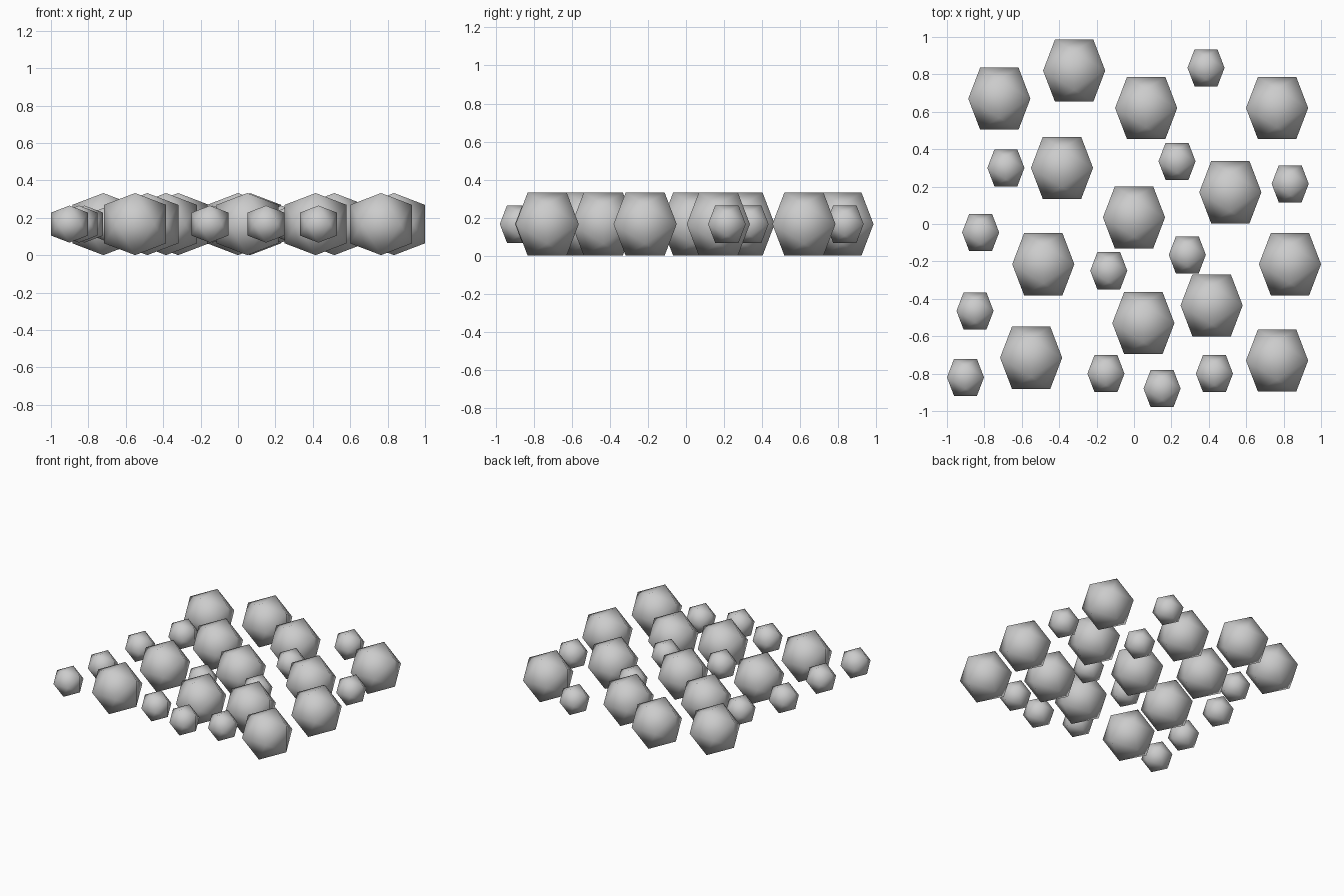
import bpy
import bmesh
from mathutils import Vector

default_cube = bpy.data.objects.get("Cube")
if default_cube:
    bpy.data.objects.remove(default_cube, do_unlink=True)

GOLDEN = (1 + 5 ** 0.5) / 2
LARGE, SMALL = 0.166, 0.099     # half-widths of the two pebble sizes
HEIGHT = LARGE                  # every pebble is centred on this level


def make_material(name, colour):
    material = bpy.data.materials.new(name)
    material.use_nodes = True
    material.diffuse_color = colour
    shader = material.node_tree.nodes["Principled BSDF"]
    shader.inputs["Base Color"].default_value = colour
    return material


def pebble_mesh(name, half_width, material):
    """Smooth-shaded icosahedron: the hull of three golden rectangles."""
    short = half_width / GOLDEN
    bm = bmesh.new()
    for s in (-short, short):
        for l in (-half_width, half_width):
            for corner in ((s, l, 0), (l, 0, s), (0, s, l)):
                bm.verts.new(corner)
    bmesh.ops.convex_hull(bm, input=bm.verts)
    bmesh.ops.recalc_face_normals(bm, faces=bm.faces)
    for face in bm.faces:
        face.smooth = True
    mesh = bpy.data.meshes.new(name)
    bm.to_mesh(mesh)
    bm.free()
    mesh.materials.append(material)
    return mesh


def scatter(name, mesh, places):
    for x, y in places:
        pebble = bpy.data.objects.new(name, mesh)
        pebble.location = Vector((x, y, HEIGHT))
        bpy.context.collection.objects.link(pebble)


grey = make_material("light grey", (0.6, 0.6, 0.6, 1))

# Large pebbles, back to front
scatter("large_pebble", pebble_mesh("large_pebble", LARGE, grey), [
    (-.72, .67), (-.32, .82), (.065, .62), (.765, .62), (-.385, .3),
    (.515, .17), (0, .035), (-.485, -.215), (.834, -.215), (.415, -.435),
    (.05, -.53), (-.55, -.715), (.765, -.73),
])

# Small pebbles, back to front
scatter("small_pebble", pebble_mesh("small_pebble", SMALL, grey), [
    (.385, .835), (-.685, .3), (.23, .335), (.835, .215), (-.82, -.045),
    (-.135, -.25), (.285, -.165), (-.85, -.465), (-.901, -.82),
    (-.15, -.8), (.15, -.88), (.43, -.8),
])
